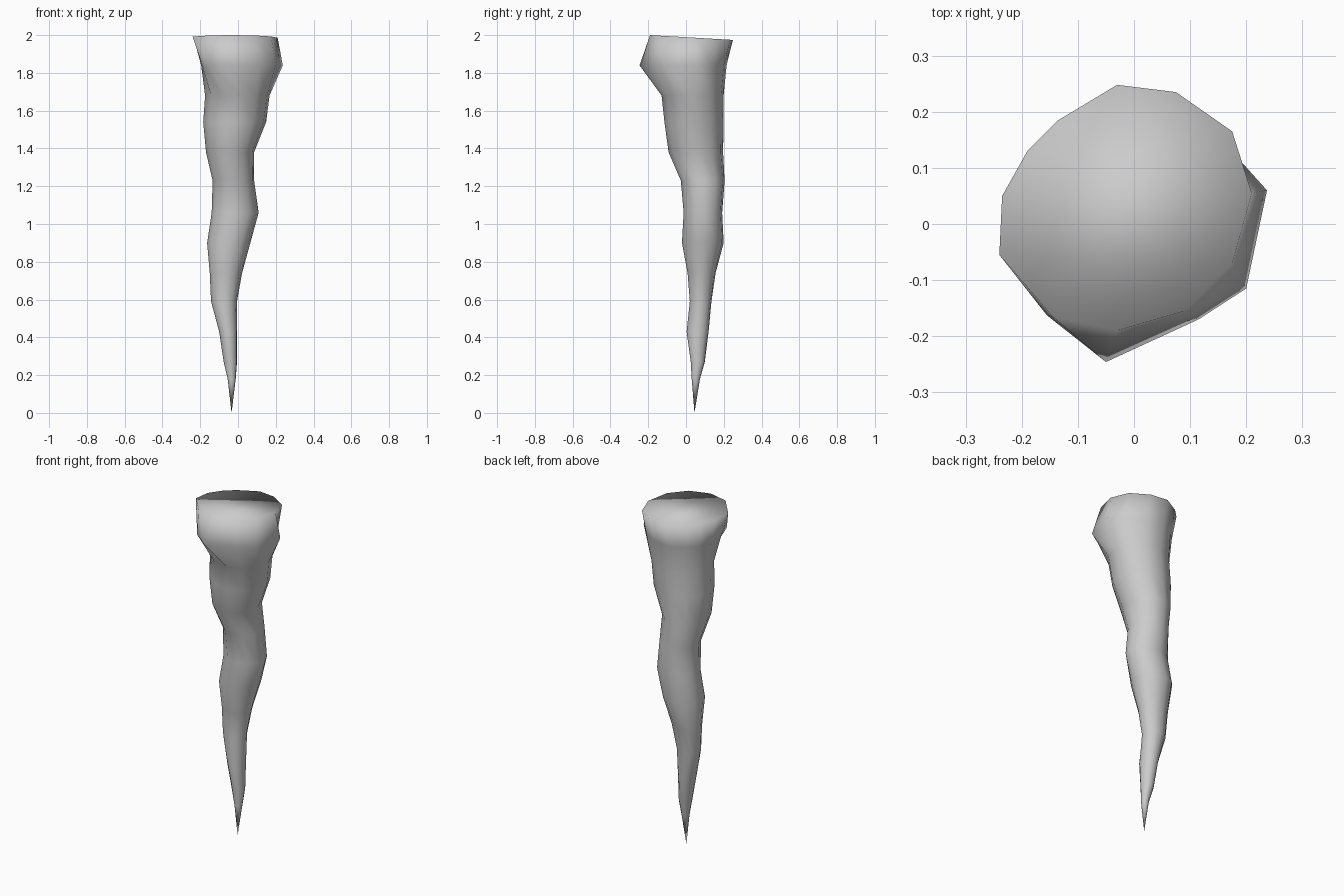
import bpy, bmesh
from math import cos, sin, pi

if "Cube" in bpy.data.objects:
    bpy.data.objects.remove(bpy.data.objects["Cube"])

SIDES = 12

# Irregular outlines of the two rings nearest the ceiling end
top_rim = [(.21, .055), (.175, .165), (.075, .235), (-.03, .248), (-.135, .185), (-.19, .13),
           (-.235, .05), (-.24, -.055), (-.145, -.165), (-.03, -.19), (.09, -.155), (.175, -.07)]
collar = [(.237, .06), (.165, .14), (.075, .2), (-.03, .215), (-.12, .165), (-.17, .115),
          (-.195, .045), (-.19, -.06), (-.155, -.163), (-.05, -.246), (.115, -.17), (.2, -.115)]

# Shaft rings: height, x min, x max, y min, y max
shaft = [
    (1.68, -.175, .168, -.13, .20),
    (1.54, -.185, .15, -.115, .20),
    (1.38, -.17, .086, -.093, .197),
    (1.23, -.135, .086, -.028, .205),
    (1.06, -.14, .11, -.013, .192),
    (.90, -.164, .066, -.022, .20),
    (.74, -.15, .022, .008, .157),
    (.59, -.143, -.005, .02, .135),
    (.43, -.10, -.005, .003, .12),
    (.27, -.076, -.005, .025, .10),
    (.18, -.055, -.012, .03, .074),
]

bm = bmesh.new()
rings = [
    [bm.verts.new((x, y, 2 - .025 * max(0, (y + .19) / .43))) for x, y in top_rim],
    [bm.verts.new((x, y, 1.84)) for x, y in collar],
]
for z, x0, x1, y0, y1 in shaft:
    ring = []
    for i in range(SIDES):
        a = 2 * pi * i / SIDES + .1
        ring.append(bm.verts.new(((x0 + x1) / 2 + (x1 - x0) / 2 * cos(a),
                                  (y0 + y1) / 2 + (y1 - y0) / 2 * sin(a), z)))
    rings.append(ring)

# Skin between rings, top cap and pointed tip
for upper, lower in zip(rings, rings[1:]):
    for i in range(SIDES):
        j = (i + 1) % SIDES
        bm.faces.new((upper[i], lower[i], lower[j], upper[j]))
bm.faces.new(rings[0])
tip = bm.verts.new((-.034, .045, 0))
for i in range(SIDES):
    bm.faces.new((rings[-1][i], tip, rings[-1][(i + 1) % SIDES]))
bmesh.ops.recalc_face_normals(bm, faces=bm.faces)
for f in bm.faces:
    f.smooth = True

mesh = bpy.data.meshes.new("stalactite")
bm.to_mesh(mesh)
bm.free()
bpy.context.collection.objects.link(bpy.data.objects.new("stalactite", mesh))
